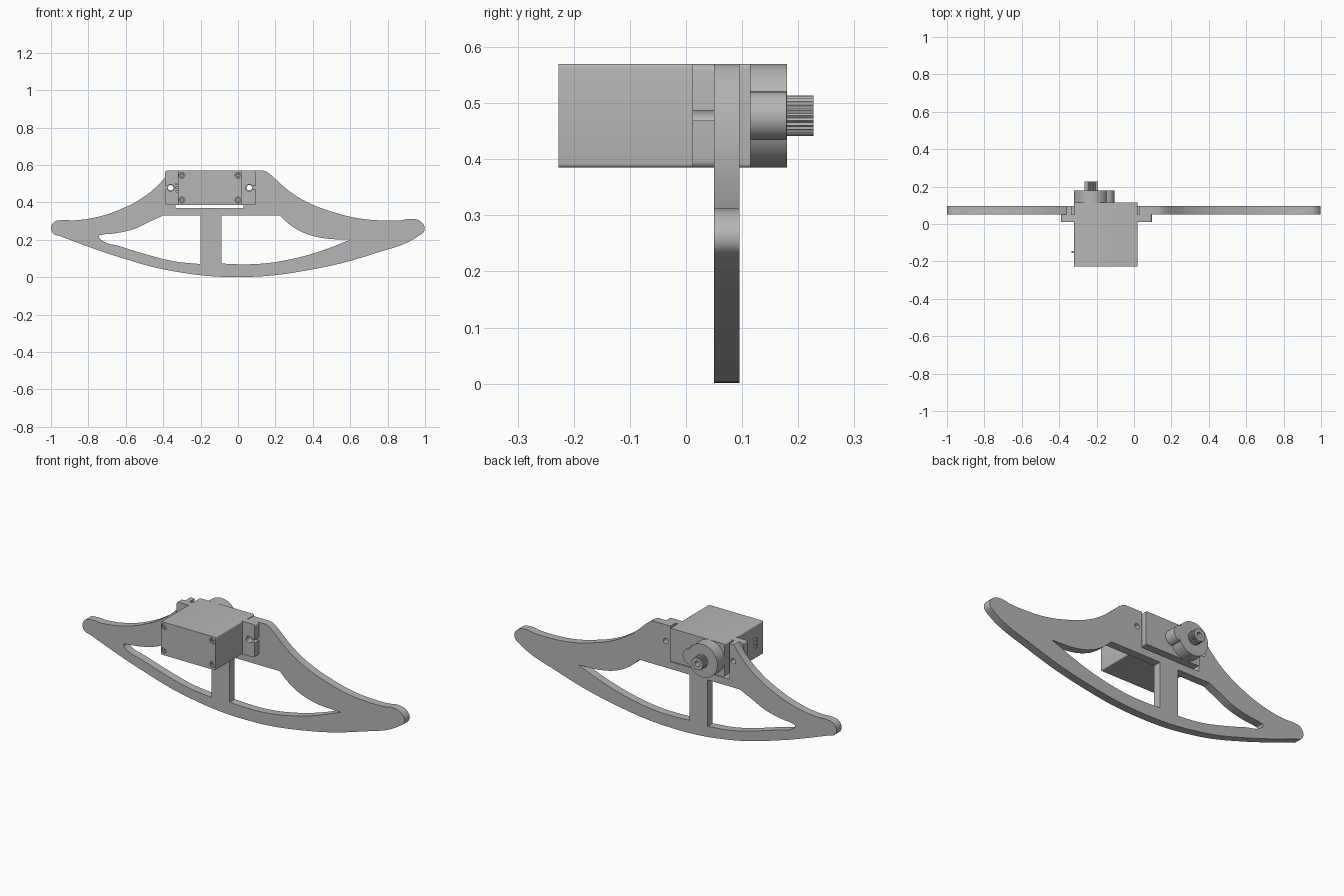
import bpy, bmesh, math

if "Cube" in bpy.data.objects:
    bpy.data.objects.remove(bpy.data.objects["Cube"])

grey = bpy.data.materials.new("light_grey")
grey.use_nodes = True
grey.diffuse_color = (0.47, 0.47, 0.47, 1)
grey.node_tree.nodes["Principled BSDF"].inputs["Base Color"].default_value = grey.diffuse_color


def finish(name, bm):
    mesh = bpy.data.meshes.new(name)
    bmesh.ops.remove_doubles(bm, verts=bm.verts, dist=0.0001)
    bmesh.ops.recalc_face_normals(bm, faces=bm.faces)
    bm.to_mesh(mesh)
    bm.free()
    mesh.materials.append(grey)
    ob = bpy.data.objects.new(name, mesh)
    bpy.context.collection.objects.link(ob)
    bpy.ops.object.select_all(action="DESELECT")
    ob.select_set(True)
    bpy.context.view_layer.objects.active = ob
    bpy.ops.object.shade_smooth_by_angle(angle=math.radians(30))
    return ob


def plate(name, loops, y0, y1):
    """Extrude x-z loops from y0 to y1. Each loop is a list of (points, handle type)."""
    cu = bpy.data.curves.new(name, "CURVE")
    cu.dimensions = "2D"
    cu.fill_mode = "BOTH"
    cu.resolution_u = 8
    cu.extrude = (y1 - y0) / 2
    for runs in loops:
        pts = [(p, kind) for run, kind in runs for p in run]
        sp = cu.splines.new("BEZIER")
        sp.bezier_points.add(len(pts) - 1)
        sp.use_cyclic_u = True
        for bp, ((x, z), kind) in zip(sp.bezier_points, pts):
            bp.co = (x, z, 0)
            bp.handle_left_type = bp.handle_right_type = kind
    tmp = bpy.data.objects.new(name, cu)
    bpy.context.collection.objects.link(tmp)
    bpy.context.view_layer.update()
    mesh = bpy.data.meshes.new_from_object(
        tmp.evaluated_get(bpy.context.evaluated_depsgraph_get()))
    bpy.data.objects.remove(tmp)
    bm = bmesh.new()
    bm.from_mesh(mesh)
    bpy.data.meshes.remove(mesh)
    for v in bm.verts:
        x, z, d = v.co
        v.co = (x, (y0 + y1) / 2 - d, z)
    return finish(name, bm)


def arc(x, z, r, a0=0, a1=360, n=32):
    step = (a1 - a0) / n
    return [(x + r * math.cos(math.radians(a0 + i * step)),
             z + r * math.sin(math.radians(a0 + i * step)))
            for i in range(n if a1 - a0 == 360 else n + 1)]


def circle(x, z, r, n=32):
    return [(arc(x, z, r, n=n), "VECTOR")]


def rounded(x0, x1, z0, z1, r):
    corners = [(x1 - r, z1 - r), (x0 + r, z1 - r), (x0 + r, z0 + r), (x1 - r, z0 + r)]
    return [(arc(cx, cz, r, 90 * i, 90 * i + 90, 4), "VECTOR")
            for i, (cx, cz) in enumerate(corners)]


def box(name, x0, x1, y0, y1, z0, z1):
    return plate(name, [[([(x0, z0), (x1, z0), (x1, z1), (x0, z1)], "VECTOR")]], y0, y1)


ear_z, ear_left, ear_right = 0.478, -0.36, 0.06

# Curved rocker frame with an open pocket at the top and two windows
outline = [
    ([(-0.335, 0.37), (0.03, 0.37), (0.03, 0.57), (0.135, 0.57)], "VECTOR"),
    ([(0.155, 0.562), (0.276, 0.459), (0.383, 0.395), (0.517, 0.346), (0.65, 0.314),
      (0.784, 0.303), (0.865, 0.304), (0.93, 0.312), (0.978, 0.297), (0.998, 0.256),
      (0.965, 0.22), (0.73, 0.127), (0.383, 0.039), (0.02, 0.001), (-0.34, 0.031),
      (-0.65, 0.112), (-0.953, 0.22), (-0.988, 0.233), (-0.999, 0.26), (-0.983, 0.295),
      (-0.945, 0.305), (-0.873, 0.304), (-0.74, 0.325), (-0.606, 0.373), (-0.5, 0.432),
      (-0.42, 0.50)], "AUTO"),
    ([(-0.362, 0.57), (-0.335, 0.57)], "VECTOR")]
left_window = [
    ([(-0.40, 0.33), (-0.2, 0.33), (-0.2, 0.07)], "VECTOR"),
    ([(-0.34, 0.085), (-0.47, 0.116), (-0.63, 0.165), (-0.73, 0.199), (-0.743, 0.22),
      (-0.725, 0.227), (-0.66, 0.234), (-0.55, 0.26), (-0.47, 0.298)], "AUTO")]
right_window = [
    ([(0.223, 0.33), (-0.087, 0.33), (-0.087, 0.073)], "VECTOR"),
    ([(0.02, 0.069), (0.143, 0.074), (0.276, 0.095), (0.437, 0.138)], "AUTO"),
    ([(0.60, 0.2)], "VECTOR"),
    ([(0.45, 0.21), (0.346, 0.24), (0.276, 0.282)], "AUTO")]
screw_holes = [circle(x, ear_z, 0.015, 20) for x in (ear_left, ear_right)]
plate("rocker_frame", [outline, left_window, right_window] + screw_holes, 0.05, 0.095)

# Motor flange with a keyhole slot in each ear
flange = [
    (arc(0.083, 0.558, 0.012, 0, 90, 4), "VECTOR"),
    (arc(-0.378, 0.558, 0.012, 90, 180, 4), "VECTOR"),
    ([(-0.39, ear_z + 0.009)], "VECTOR"),
    (arc(ear_left, ear_z, 0.018, 150, -150, 16), "VECTOR"),
    ([(-0.39, ear_z - 0.009)], "VECTOR"),
    (arc(-0.378, 0.397, 0.012, 180, 270, 4), "VECTOR"),
    (arc(0.083, 0.397, 0.012, 270, 360, 4), "VECTOR"),
    ([(0.095, ear_z - 0.009)], "VECTOR"),
    (arc(ear_right, ear_z, 0.018, 330, 30, 16), "VECTOR"),
    ([(0.095, ear_z + 0.009)], "VECTOR")]
plate("motor_flange", [flange], 0.012, 0.05)

# Motor case and its front lid with four sunken screws
case = rounded(-0.32, 0.02, 0.385, 0.57, 0.007)
plate("motor_case", [case], -0.212, 0.115)
screws = [(x, z) for x in (-0.30, 0.0) for z in (0.413, 0.545)]
plate("motor_lid", [case] + [circle(x, z, 0.016, 20) for x, z in screws], -0.227, -0.212)
for i, (x, z) in enumerate(screws):
    plate(f"lid_screw_{i + 1}", [circle(x, z, 0.013, 20), circle(x, z, 0.006, 6)], -0.222, -0.21)

# Cable pins on the right side
for i in range(3):
    z = 0.458 + 0.02 * i
    box(f"cable_pin_{i + 1}", -0.335, -0.318, -0.156, -0.144, z - 0.006, z + 0.006)

# Gear housing: a large round boss with a small one beside it
plate("gear_boss", [circle(-0.228, 0.4775, 0.0925, 64)], 0.114, 0.18)
plate("small_gear_boss", [circle(-0.148, 0.4775, 0.043)], 0.114, 0.1795)

# Splined output shaft with a screw hole
teeth = 25
spline = [(-0.228 + r * math.cos(a), 0.4775 + r * math.sin(a))
          for i in range(teeth * 2)
          for r, a in [(0.036 - 0.003 * (i % 2), math.pi * i / teeth)]]
plate("output_shaft", [[(spline, "VECTOR")], circle(-0.228, 0.4775, 0.015, 20)], 0.179, 0.227)
